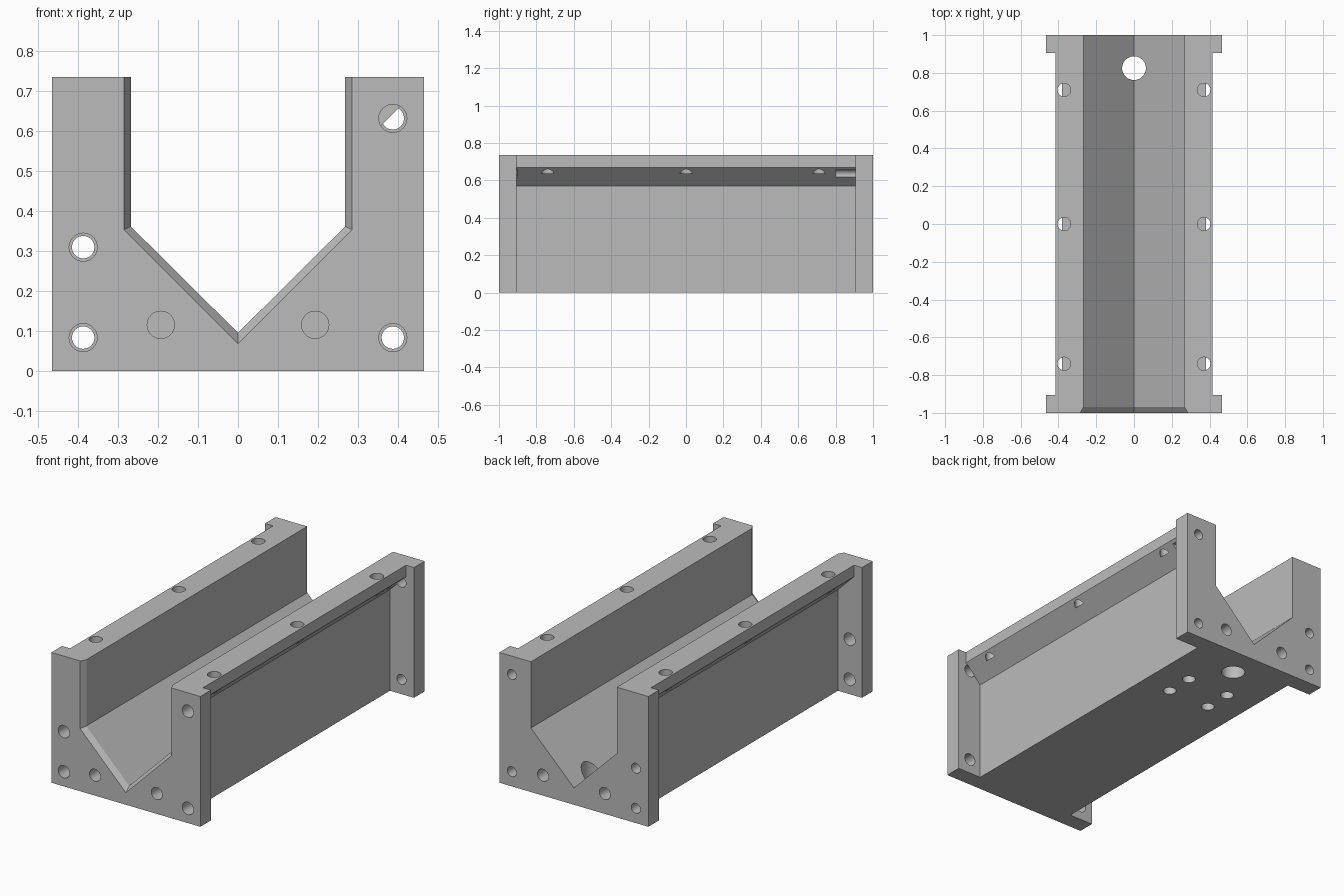
import bpy
import bmesh
from mathutils import Vector

if "Cube" in bpy.data.objects:
    bpy.data.objects.remove(bpy.data.objects["Cube"])

HALF_W, HEIGHT, FLANGE_Y = 0.465, 0.735, 0.905


def material(name, rgb):
    m = bpy.data.materials.new(name)
    m.use_nodes = True
    m.diffuse_color = (*rgb, 1)
    m.node_tree.nodes["Principled BSDF"].inputs["Base Color"].default_value = (*rgb, 1)
    return m


def loft(name, sections):
    """Solid through matching xz outlines, each given as (y, outline)."""
    bm = bmesh.new()
    rings = [[bm.verts.new((x, y, z)) for x, z in pts] for y, pts in sections]
    for a, b in zip(rings, rings[1:]):
        for i in range(len(a)):
            j = (i + 1) % len(a)
            bm.faces.new((a[i], a[j], b[j], b[i]))
    bm.faces.new(rings[0])
    bm.faces.new(rings[-1])
    bmesh.ops.recalc_face_normals(bm, faces=bm.faces)
    mesh = bpy.data.meshes.new(name)
    bm.to_mesh(mesh)
    bm.free()
    ob = bpy.data.objects.new(name, mesh)
    bpy.context.collection.objects.link(ob)
    return ob


def drill(start, end, radius):
    """Cylinder cutter running from start to end."""
    a, b = Vector(start), Vector(end)
    bpy.ops.mesh.primitive_cylinder_add(
        vertices=40, radius=radius, depth=(b - a).length, location=(a + b) / 2,
        rotation=(b - a).to_track_quat("Z", "Y").to_euler())
    return bpy.context.object


def channel(half, shoulder, bottom):
    top = HEIGHT + 0.2
    return [(-half, top), (-half, shoulder), (0, bottom), (half, shoulder), (half, top)]


# Solid block
block = loft("v_channel_block", [(y, [(-HALF_W, 0), (HALF_W, 0), (HALF_W, HEIGHT),
                                      (-HALF_W, HEIGHT)]) for y in (-1, 1)])
cutters = []

# V channel with a chamfered front mouth
inner, mouth = channel(0.268, 0.361, 0.095), channel(0.285, 0.353, 0.068)
wide = channel(0.302, 0.345, 0.041)
cutters.append(loft("channel_cutter", [(-1.03, wide), (-1, mouth), (-0.97, inner), (1.1, inner)]))

# Side recesses under the top lips, leaving end flanges
for s in (-1, 1):
    outline = [(0.315, -0.1), (0.7, -0.1), (0.7, 0.9), (0.415, 0.9), (0.415, 0.67), (0.315, 0.57)]
    outline = [(s * x, z) for x, z in outline]
    cutters.append(loft("recess_cutter", [(-FLANGE_Y, outline), (FLANGE_Y, outline)]))

# Flange holes: wider at the front, narrower at the back
for x, z in ((-0.387, 0.309), (-0.387, 0.083), (0.387, 0.083), (0.387, 0.631)):
    cutters.append(drill((x, -1.1, z), (x, -0.903, z), 0.035))
    cutters.append(drill((x, 1.1, z), (x, 0.8, z), 0.028))

# Blind holes in both end faces
for x in (-0.193, 0.193):
    for e in (-1, 1):
        cutters.append(drill((x, e * 1.1, 0.115), (x, e * 0.8, 0.115), 0.034))

# Blind holes in the top lips
for x in (-0.37, 0.37):
    for y in (-0.74, 0, 0.71):
        cutters.append(drill((x, y, 0.9), (x, y, 0.636), 0.035))

# Blind mounting holes underneath
for x in (-0.133, 0.133):
    for y in (0.455, 0.615):
        cutters.append(drill((x, y, -0.1), (x, y, 0.1), 0.035))

# Drain hole through the channel floor
cutters.append(drill((0, 0.825, -0.1), (0, 0.825, 0.5), 0.063))

# Carve the block and discard the cutters
bpy.ops.object.select_all(action="DESELECT")
bpy.context.view_layer.objects.active = block
block.select_set(True)
for c in cutters:
    c.hide_render = True
    mod = block.modifiers.new("cut", "BOOLEAN")
    mod.operation = "DIFFERENCE"
    mod.solver = "EXACT"
    mod.object = c
    bpy.ops.object.modifier_apply(modifier=mod.name)
    bpy.data.objects.remove(c)

block.data.materials.clear()
block.data.materials.append(material("plain grey", (0.5, 0.5, 0.5)))
for p in block.data.polygons:
    p.material_index = 0
bpy.ops.object.shade_smooth_by_angle(angle=0.5)
